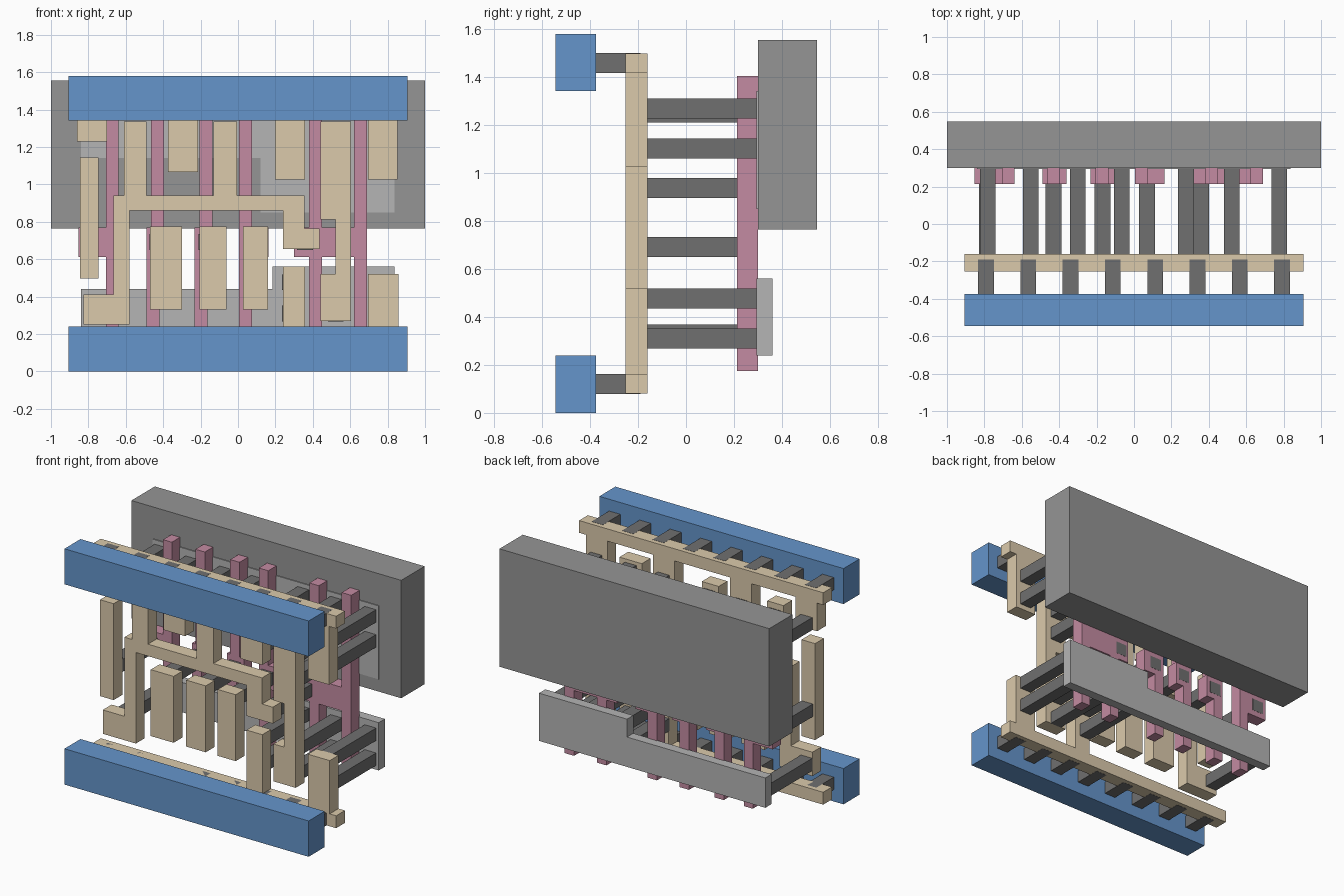
import bpy, bmesh


def material(name, r, g, b):
    m = bpy.data.materials.new(name)
    m.diffuse_color = (r, g, b, 1)
    return m


BLUE = material("blue", 0.13, 0.30, 0.60)
TAN = material("tan", 0.71, 0.59, 0.41)
PINK = material("pink", 0.55, 0.26, 0.36)
DARK = material("dark_grey", 0.16, 0.16, 0.16)
MID = material("mid_grey", 0.30, 0.30, 0.30)
LIGHT = material("light_grey", 0.46, 0.46, 0.46)


def plate(name, rects, y0, y1, mat):
    """Union of (x0, x1, z0, z1) rectangles, extruded from y0 to y1."""
    xs = sorted({v for r in rects for v in r[:2]})
    zs = sorted({v for r in rects for v in r[2:]})
    bm = bmesh.new()
    for xa, xb in zip(xs, xs[1:]):
        for za, zb in zip(zs, zs[1:]):
            cx, cz = (xa + xb) / 2, (za + zb) / 2
            if any(r[0] < cx < r[1] and r[2] < cz < r[3] for r in rects):
                bm.faces.new([bm.verts.new((x, y0, z)) for x, z in
                              ((xa, za), (xb, za), (xb, zb), (xa, zb))])
    bmesh.ops.remove_doubles(bm, verts=bm.verts, dist=1e-5)
    ext = bmesh.ops.extrude_face_region(bm, geom=bm.faces[:], use_keep_orig=True)
    for v in ext["geom"]:
        if isinstance(v, bmesh.types.BMVert):
            v.co.y = y1
    bmesh.ops.recalc_face_normals(bm, faces=bm.faces)
    bmesh.ops.dissolve_limit(bm, angle_limit=0.01, verts=bm.verts, edges=bm.edges)
    me = bpy.data.meshes.new(name)
    bm.to_mesh(me)
    bm.free()
    me.materials.append(mat)
    ob = bpy.data.objects.new(name, me)
    bpy.context.collection.objects.link(ob)
    return ob


# Front power rails
plate("lower_power_rail", [(-0.905, 0.905, 0, 0.24)], -0.545, -0.375, BLUE)
plate("upper_power_rail", [(-0.905, 0.905, 1.342, 1.58)], -0.545, -0.375, BLUE)

# Short studs joining power rails to the wiring layer
for i in range(8):
    x = (i - 3.5) * 0.226
    for label, z0, z1 in (("lower", 0.079, 0.163), ("upper", 1.418, 1.501)):
        plate(f"{label}_rail_stud_{i + 1}", [(x - 0.042, x + 0.042, z0, z1)],
              -0.375, -0.19, DARK)

# Wiring layer: combs hanging from the rails
WIRE = (-0.253, -0.16, TAN)
plate("upper_comb_wire", [
    (-0.905, 0.905, 1.418, 1.5), (-0.86, -0.70, 1.23, 1.5), (-0.375, -0.215, 1.067, 1.5),
    (0.197, 0.357, 1.027, 1.5), (0.695, 0.853, 1.027, 1.5)], *WIRE)
plate("lower_comb_wire", [
    (-0.905, 0.905, 0.08, 0.163), (0.24, 0.357, 0.08, 0.56),
    (0.695, 0.857, 0.08, 0.52)], *WIRE)
# Wiring layer: input bars
for i, r in enumerate([(-0.845, -0.745, 0.497, 1.143), (-0.47, -0.30, 0.33, 0.775),
                       (-0.207, -0.062, 0.33, 0.775), (0.027, 0.16, 0.33, 0.775)]):
    plate(f"input_bar_{i + 1}", [r], *WIRE)
# Wiring layer: long internal wire and output wire
plate("internal_wire", [
    (-0.61, -0.49, 0.86, 1.335), (-0.13, -0.005, 0.86, 1.335),
    (-0.665, 0.355, 0.86, 0.94), (-0.665, -0.58, 0.25, 0.94),
    (-0.825, -0.58, 0.25, 0.41), (0.24, 0.355, 0.655, 0.94),
    (0.24, 0.435, 0.655, 0.765)], *WIRE)
plate("output_wire", [
    (0.44, 0.605, 0.812, 1.335), (0.52, 0.605, 0.27, 1.335),
    (0.44, 0.605, 0.27, 0.52)], *WIRE)

# Gate strips with pads
BOT, TOP, P0, P1 = 0.175, 1.405, 0.612, 0.77
gates = [
    [(-0.705, -0.64, BOT, TOP), (-0.853, -0.64, P0, P1)],
    [(-0.49, -0.42, BOT, P1), (-0.465, -0.395, P0, TOP), (-0.49, -0.36, P0, P1)],
    [(-0.232, -0.162, BOT, P1), (-0.207, -0.137, P0, TOP), (-0.232, -0.105, P0, P1)],
    [(0.005, 0.075, BOT, TOP), (0.005, 0.163, P0, P1)],
    [(0.38, 0.45, BOT, TOP), (0.62, 0.69, BOT, TOP), (0.30, 0.69, P0, P1)],
]
for i, g in enumerate(gates):
    plate(f"gate_strip_{i + 1}", g, 0.213, 0.30, PINK)

# Long posts from the wiring to the gates and the active plates: x centre, z centres
posts = {
    "gate_post": [(-0.787, [0.692]), (-0.43, [0.692]), (-0.168, [0.692]),
                  (0.07, [0.692]), (0.358, [0.692])],
    "lower_post": [(-0.782, [0.327]), (0.278, [0.31, 0.477]),
                   (0.522, [0.31, 0.477]), (0.776, [0.31, 0.477])],
    "upper_post": [(-0.782, [1.27]), (-0.552, [1.253]), (-0.30, [1.253]),
                   (-0.066, [1.253]), (0.278, [1.103, 1.27]),
                   (0.522, [0.938, 1.103, 1.27]), (0.776, [1.103, 1.27])],
}
for name, columns in posts.items():
    for x, zs in columns:
        for z in zs:
            plate(name, [(x - 0.042, x + 0.042, z - 0.042, z + 0.042)],
                  -0.16, 0.301, DARK)

# Active plates and the large back block
plate("lower_active_plate", [(-0.84, 0.185, 0.24, 0.44), (0.185, 0.837, 0.24, 0.56)],
      0.294, 0.36, LIGHT)
plate("upper_active_plate", [(-0.84, 0.12, 1.14, 1.342), (0.12, 0.837, 0.85, 1.342)],
      0.294, 0.36, LIGHT)
plate("back_block", [(-1, 1, 0.765, 1.555)], 0.30, 0.547, MID)
